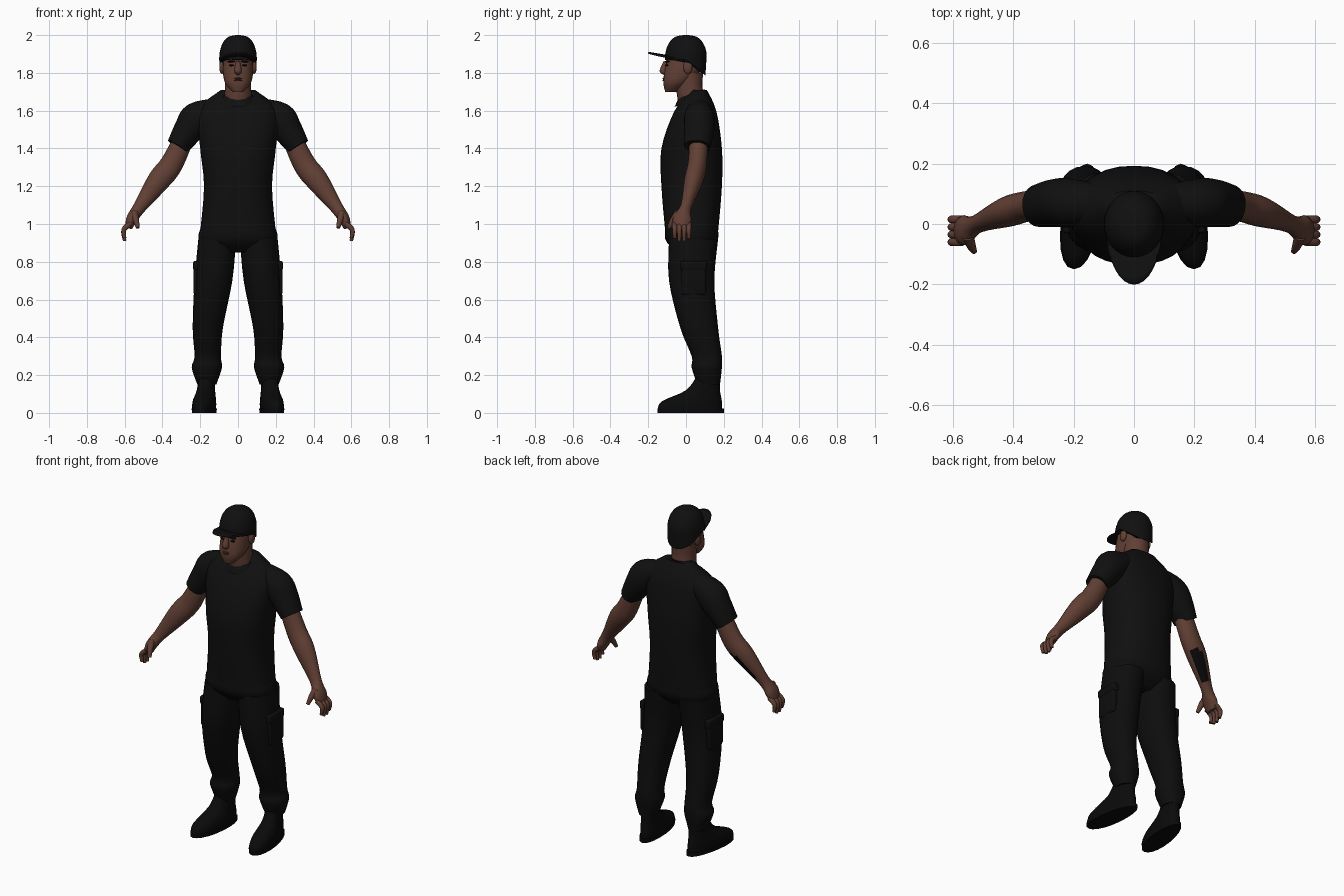
import bpy, bmesh, math
from mathutils import Vector, Matrix

cube = bpy.data.objects.get("Cube")
if cube:
    bpy.data.objects.remove(cube)


def material(name, *color):
    mat = bpy.data.materials.new(name)
    mat.use_nodes = True
    mat.diffuse_color = (*color, 1)
    shader = mat.node_tree.nodes["Principled BSDF"]
    shader.inputs["Base Color"].default_value = (*color, 1)
    shader.inputs["Roughness"].default_value = .8
    return mat


SKIN = material("brown skin", .12, .05, .034)
LIPS = material("dark lips", .07, .024, .02)
SHIRT = material("black shirt cotton", .005, .005, .005)
TROUSER = material("black trouser cloth", .004, .004, .004)
LEATHER = material("black leather", .003, .003, .003)


def finish(name, bm, mat):
    bmesh.ops.recalc_face_normals(bm, faces=bm.faces)
    mesh = bpy.data.meshes.new(name)
    bm.to_mesh(mesh)
    bm.free()
    mesh.materials.append(mat)
    for face in mesh.polygons:
        face.use_smooth = True
    mesh.set_sharp_from_angle(angle=math.radians(50))
    ob = bpy.data.objects.new(name, mesh)
    bpy.context.collection.objects.link(ob)
    return ob


def pair(ob):
    """Keep the part as the left one and add its mirrored right twin."""
    part = ob.name
    ob.name = "left_" + part
    twin = bpy.data.objects.new("right_" + part, ob.data.copy())
    twin.data.transform(Matrix.Scale(-1, 4, Vector((1, 0, 0))))
    twin.data.flip_normals()
    bpy.context.collection.objects.link(twin)
    return twin


def spline(keys, steps=4):
    """Pass a smooth curve through key tuples of any length."""
    rings = []
    last = len(keys) - 1
    for i in range(last):
        four = [keys[max(0, min(last, i + k))] for k in (-1, 0, 1, 2)]
        for step in range(steps):
            t = step / steps
            rings.append([
                b + t / 2 * (c - a + t * (2 * a - 5 * b + 4 * c - d + t * (3 * (b - c) + d - a)))
                for a, b, c, d in zip(*four)])
    return rings + [list(keys[-1])]


def loft(name, mat, keys, sides=20, caps=True, follow=False, square=1, warp=None):
    """Skin rings through keys of (x, y, z, half width, half depth)."""
    bm = bmesh.new()
    rings = spline(keys)
    centers = [Vector(ring[:3]) for ring in rings]
    loops = []
    for i, (center, ring) in enumerate(zip(centers, rings)):
        along = Vector((0, 0, 1))
        if follow:
            ahead = centers[min(i + 1, len(centers) - 1)]
            along = (ahead - centers[max(i - 1, 0)]).normalized()
        depth = Vector((0, 1, 0))
        depth = (depth - along * depth.dot(along)).normalized()
        width = depth.cross(along)
        loop = []
        for k in range(sides):
            angle = math.tau * k / sides
            c, s = (math.copysign(abs(f(angle)) ** square, f(angle)) for f in (math.cos, math.sin))
            point = center + width * c * ring[3] + depth * s * ring[4]
            loop.append(bm.verts.new(warp(point) if warp else point))
        loops.append(loop)
    for low, high in zip(loops, loops[1:]):
        for k in range(sides):
            bm.faces.new((low[k - 1], low[k], high[k], high[k - 1]))
    if caps:
        bm.faces.new(loops[0])
        bm.faces.new(loops[-1])
    return finish(name, bm, mat)


def ball(name, mat, place, size):
    bm = bmesh.new()
    bmesh.ops.create_uvsphere(bm, u_segments=16, v_segments=10, radius=1)
    bmesh.ops.scale(bm, vec=size, verts=bm.verts)
    bmesh.ops.translate(bm, vec=place, verts=bm.verts)
    return finish(name, bm, mat)


def box(name, mat, place, size, bevel=.01):
    bm = bmesh.new()
    bmesh.ops.create_cube(bm, size=1)
    bmesh.ops.scale(bm, vec=size, verts=bm.verts)
    bmesh.ops.translate(bm, vec=place, verts=bm.verts)
    bmesh.ops.bevel(bm, geom=bm.edges[:], offset=bevel, segments=3, affect="EDGES", profile=.5)
    return finish(name, bm, mat)


# Shirt body, with a collar that slopes down at the throat
loft("shirt_body", SHIRT, [
    (0, .03, .96, .2, .14), (0, .03, 1.2, .18, .16), (0, .03, 1.4, .2, .16),
    (0, .05, 1.6, .21, .11), (0, .07, 1.71, .09, .04)], sides=28, square=.85)
loft("shirt_collar", SHIRT, [(0, .03, 1.65, .1, .09), (0, .03, 1.69, .08, .07)], caps=False,
     warp=lambda p: p + Vector((0, 0, (p.y - .03) / 3)))

# Neck, head and face
loft("neck", SKIN, [(0, .05, 1.58, .08, .08), (0, .02, 1.7, .07, .07), (0, .02, 1.8, .07, .07)])
loft("head", SKIN, [
    (0, -.08, 1.7, .03, .03), (0, -.05, 1.75, .07, .07),
    (0, -.01, 1.83, .08, .1), (0, 0, 1.94, .07, .08)], sides=24, square=.9)
loft("nose", SKIN, [(0, -.11, 1.86, .01, .01), (0, -.12, 1.81, .02, .02),
                    (0, -.11, 1.79, .01, .01)], sides=12)
for name, height in (("upper_lip", 1.77), ("lower_lip", 1.76)):
    ball(name, LIPS, (0, -.11, height), (.026, .014, .006))
pair(ball("ear", SKIN, (.085, .01, 1.83), (.014, .024, .036)))
pair(ball("eye", LEATHER, (.034, -.1, 1.84), (.014, .01, .005)))
pair(ball("eyebrow", LEATHER, (.036, -.1, 1.86), (.02, .014, .005)))


# Cap crown as a squared dome that dips to a narrow point at the nape
def dip(point):
    edge = max(0, 1.9 - point.z) * 2.5
    back = max(0, point.y) * 10
    return Vector((point.x, point.y * (1 - edge * back), point.z - edge * back))


dome = []
for k in range(7):
    angle = k * math.pi / 12.4
    reach = math.cos(angle) ** .7 / 10
    dome.append((0, 0, 1.87 + .13 * math.sin(angle), reach, reach * 1.12))
loft("cap_crown", SHIRT, dome, sides=28, warp=dip)

# Cap brim, arched across and drooping at the sides
bm = bmesh.new()
rows = []
for j in range(5):
    out = j / 4
    row = []
    for k in range(-6, 7):
        angle = k / 5
        across, ahead = math.sin(angle), math.cos(angle)
        row.append(bm.verts.new((across * (.1 - out / 80), -(ahead + out * ahead ** .6) / 10,
                                 1.89 + out / 60 - across ** 2 / 40)))
    rows.append(row)
for near, far in zip(rows, rows[1:]):
    for k in range(1, len(near)):
        bm.faces.new((near[k - 1], near[k], far[k], far[k - 1]))
brim = finish("cap_brim", bm, SHIRT)
shell = brim.modifiers.new("thickness", "SOLIDIFY")
shell.thickness, shell.offset = .01, 0

# Sleeves
pair(loft("sleeve", SHIRT, [
    (.1, .07, 1.62, .05, .06), (.21, .07, 1.56, .09, .08),
    (.26, .07, 1.5, .08, .08), (.32, .06, 1.41, .06, .07)], follow=True))

# Arms and palms, with a dark ink patch on the back of the right forearm
right_arm = pair(loft("arm", SKIN, [
    (.27, .07, 1.49, .05, .05), (.35, .06, 1.32, .06, .05), (.42, .04, 1.23, .06, .05),
    (.52, 0, 1.09, .035, .03), (.56, -.02, 1.03, .03, .05), (.58, -.02, .98, .02, .04)],
    follow=True))
right_arm.data.materials.append(LEATHER)
patch = Vector((.4, .8, -.5)).normalized()
for face in right_arm.data.polygons:
    if 1.1 < face.center.z < 1.24 and face.normal.dot(patch) > .8:
        face.material_index = 1

# Fingers, the middle two longest, and thumbs
for i, finger in enumerate(("index", "middle", "ring", "little")):
    y = i / 40 - .06
    tip = .91 if finger in ("middle", "ring") else .925
    pair(loft(finger + "_finger", SKIN, [
        (.57, y, 1, .014, .014), (.605, y, .97, .013, .013), (.6, y, tip, .009, .009)],
        sides=10, follow=True))
pair(loft("thumb", SKIN, [
    (.55, -.04, 1.06, .02, .02), (.54, -.07, 1.02, .016, .016), (.53, -.09, .98, .01, .01)],
    sides=10, follow=True))

# Trousers: hips, then legs gathered at the cuff
loft("trouser_hips", TROUSER, [
    (0, .03, 1.02, .18, .13), (0, .03, .92, .21, .14), (0, .03, .85, .14, .08)],
    sides=28, square=.85)
pair(loft("trouser_leg", TROUSER, [
    (.11, .04, .92, .1, .13), (.13, .03, .7, .1, .12), (.16, .07, .45, .08, .1),
    (.16, .11, .3, .07, .08), (.165, .11, .24, .08, .08), (.165, .12, .15, .05, .06)],
    square=.9))

# Cargo pockets
pair(box("cargo_pocket", TROUSER, (.21, .04, .71), (.05, .13, .17)))
pair(box("pocket_flap", TROUSER, (.21, .04, .78), (.055, .14, .05)))


# Boots, toes turned outward and heels narrowed
def turn_out(point):
    heel = 1 - max(0, point.y) * .7
    return Vector((.18 - point.y / 8 + point.x * heel, point.y, point.z))


pair(loft("boot", LEATHER, [
    (0, .02, .01, .06, .17), (0, .03, .06, .06, .16),
    (0, .09, .12, .05, .09), (0, .12, .2, .045, .06)], square=.9, warp=turn_out))
pair(loft("boot_sole", LEATHER, [(0, .025, 0, .062, .175), (0, .025, .024, .064, .175)],
          square=.9, warp=turn_out))
